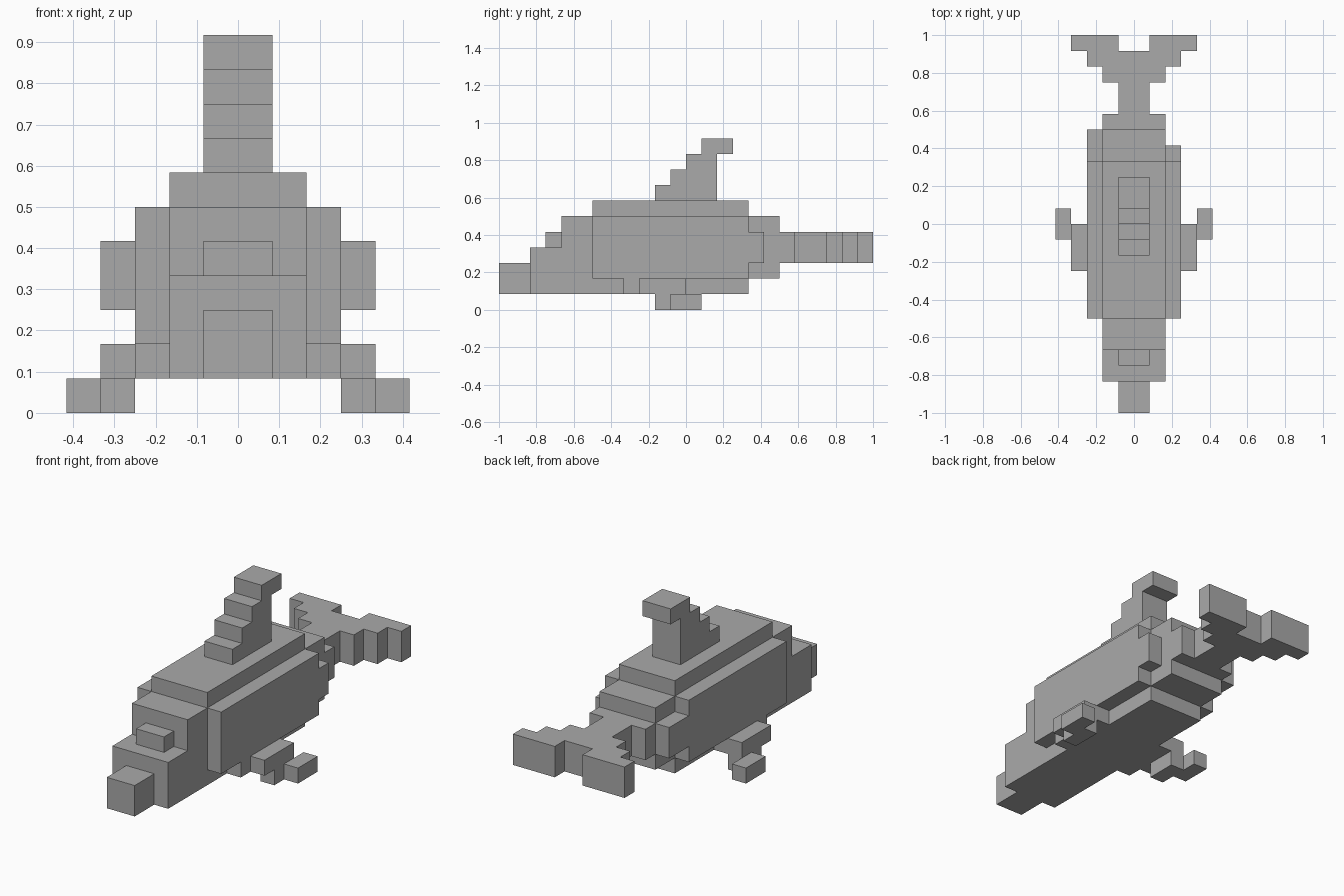
import bpy
import bmesh
from mathutils import Vector

UNIT = 1 / 12  # edge of one block

cube = bpy.data.objects.get("Cube")
if cube:
    bpy.data.objects.remove(cube, do_unlink=True)

gray = bpy.data.materials.new("plain gray")
gray.use_nodes = True
gray.diffuse_color = (0.4, 0.4, 0.4, 1)
bsdf = next(n for n in gray.node_tree.nodes if n.type == 'BSDF_PRINCIPLED')
bsdf.inputs["Base Color"].default_value = (0.4, 0.4, 0.4, 1)
bsdf.inputs["Roughness"].default_value = 0.8


def extrude_profile(name, points, axis, low, high):
    """Extrude a blocky outline, given in block units, along x or z."""
    bm = bmesh.new()
    place = (lambda a, b: (low, a, b)) if axis == 'x' else (lambda a, b: (a, b, low))
    face = bm.faces.new([bm.verts.new(place(a, b)) for a, b in points])
    offset = Vector((high - low, 0, 0) if axis == 'x' else (0, 0, high - low))
    result = bmesh.ops.extrude_face_region(bm, geom=[face], use_keep_orig=True)
    moved = [g for g in result["geom"] if isinstance(g, bmesh.types.BMVert)]
    bmesh.ops.translate(bm, verts=moved, vec=offset)
    bmesh.ops.scale(bm, verts=bm.verts, vec=(UNIT, UNIT, UNIT))
    bmesh.ops.recalc_face_normals(bm, faces=bm.faces)
    mesh = bpy.data.meshes.new(name)
    bm.to_mesh(mesh)
    bm.free()
    mesh.materials.append(gray)
    obj = bpy.data.objects.new(name, mesh)
    bpy.context.collection.objects.link(obj)
    return obj


def box(name, x, y, z):
    outline = [(y[0], z[0]), (y[1], z[0]), (y[1], z[1]), (y[0], z[1])]
    return extrude_profile(name, outline, 'x', *x)


# Body and head, one stepped side profile
extrude_profile("body", [(-10, 1), (4, 1), (4, 2), (6, 2), (6, 6), (4, 6),
                         (4, 7), (-6, 7), (-6, 6), (-8, 6), (-8, 4), (-10, 4)],
                'x', -2, 2)
box("snout", (-1, 1), (-12, -10), (1, 3))
box("brow", (-1, 1), (-9, -8), (4, 5))

# Stepped back fin with an overhanging tip
extrude_profile("back_fin", [(-2, 7), (2, 7), (2, 10), (3, 10), (3, 11), (1, 11),
                             (1, 10), (0, 10), (0, 9), (-1, 9), (-1, 8), (-2, 8)],
                'x', -1, 1)

# Tail stock and flukes, one symmetric plan outline
half = [(2, 6), (2, 7), (1, 7), (1, 9), (2, 9), (2, 10), (3, 10),
        (3, 11), (4, 11), (4, 12), (1, 12), (1, 11)]
extrude_profile("tail", half + [(-x, y) for x, y in reversed(half)], 'z', 3, 5)

# Side bulges and stepped flippers
for side, sign in (("left", 1), ("right", -1)):
    def side_box(part, x, y, z):
        box(f"{side}_{part}", sorted((sign * x[0], sign * x[1])), y, z)

    side_box("flank", (2, 3), (-6, 4), (2, 6))
    side_box("rear_flank", (2, 3), (4, 5 if sign > 0 else 6), (3, 5))
    side_box("flipper_root", (2, 3), (-4, 0), (1, 2))
    side_box("flipper_upper", (3, 4), (-3, 0), (1, 2))
    side_box("flipper_lower", (3, 4), (-2, 0), (0, 1))
    side_box("flipper_tip", (4, 5), (-1, 1), (0, 1))
